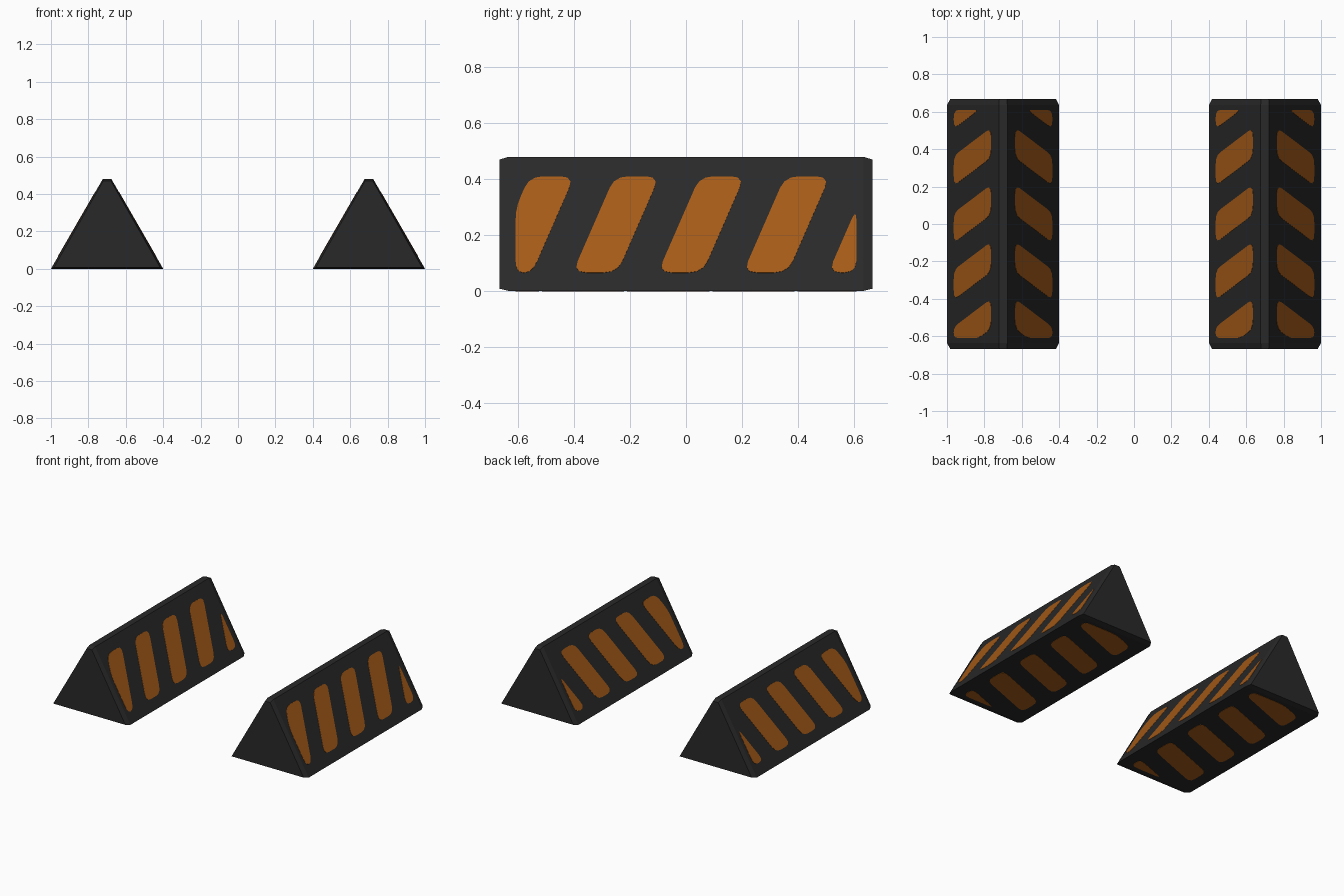
import bpy, bmesh
from mathutils import Vector

if "Cube" in bpy.data.objects:
    bpy.data.objects.remove(bpy.data.objects["Cube"])

def material(name, rgb):
    m = bpy.data.materials.new(name)
    m.diffuse_color = (*rgb, 1)
    m.use_nodes = True
    m.node_tree.nodes["Principled BSDF"].inputs["Base Color"].default_value = m.diffuse_color
    return m

BLACK = material("matte black", (0.022, 0.022, 0.022))
ORANGE = material("stripe orange", (0.38, 0.105, 0.009))

def make(name, verts, faces, mat):
    me = bpy.data.meshes.new(name)
    me.from_pydata(verts, [], faces)
    bm = bmesh.new()
    bm.from_mesh(me)
    bmesh.ops.recalc_face_normals(bm, faces=bm.faces)
    bm.to_mesh(me)
    bm.free()
    me.materials.append(mat)
    ob = bpy.data.objects.new(name, me)
    bpy.context.collection.objects.link(ob)
    return ob

# Prism body: blunt-topped triangle section, slightly tapered end caps
def body(name, cx):
    big = [(-.3, 0), (.3, 0), (.023, .48), (-.023, .48)]
    small = [(-.283, .008), (.283, .008), (.02, .47), (-.02, .47)]
    rings = [(-.668, small), (-.635, big), (.635, big), (.668, small)]
    verts = [(cx + x, y, z) for y, ring in rings for x, z in ring]
    faces = [(0, 1, 2, 3), (12, 13, 14, 15)]
    for r in range(3):
        for i in range(4):
            j = (i + 1) % 4
            faces.append((4*r + i, 4*r + j, 4*r + 4 + j, 4*r + 4 + i))
    return make(name, verts, faces, BLACK)

# Keep the part of a polygon on one side of a line y = limit
def clip(poly, limit, sign):
    out = []
    for a, b in zip(poly, poly[1:] + poly[:1]):
        da, db = sign * (limit - a.x), sign * (limit - b.x)
        if da >= 0:
            out.append(a)
        if da * db < 0:
            out.append(a.lerp(b, da / (da - db)))
    return out

# Soften polygon corners with short curves
def soften(poly, r=.05):
    out, n = [], len(poly)
    for i, p in enumerate(poly):
        a, b = poly[i - 1], poly[(i + 1) % n]
        pa = p + (a - p) * min(r / (a - p).length, .45)
        pb = p + (b - p) * min(r / (b - p).length, .45)
        for t in (0, .33, .67, 1):
            out.append(pa.lerp(p, t).lerp(p.lerp(pb, t), t))
    return out

# Slanted stripes in face coordinates (y along the face, s up the face)
def stripes(s0, s1):
    res = []
    for k in range(5):
        y0 = -.739 + .305 * k
        slope = .378
        poly = [Vector((y0 + slope * s0, s0)), Vector((y0 + .16 + slope * s0, s0)),
                Vector((y0 + .16 + slope * s1, s1)), Vector((y0 + slope * s1, s1))]
        res.append(soften(clip(clip(poly, .61, 1), -.61, -1)))
    return res

# Thin stripe plates laid on one face of a prism
def plates(name, polys, place):
    verts, faces = [], []
    for poly in polys:
        n, o = len(poly), len(verts)
        for h in (-.001, .0015):
            verts += [place(p.x, p.y, h) for p in poly]
        faces += [tuple(range(o, o + n)), tuple(range(o + n, o + 2 * n))]
        faces += [(o + i, o + (i + 1) % n, o + n + (i + 1) % n, o + n + i) for i in range(n)]
    make(name, verts, faces, ORANGE)

for label, cx in (("left", -.7), ("right", .7)):
    body(label + "_chock_body", cx)
    # sloping sides, mirrored
    for side, d in (("outer_minus", -1), ("outer_plus", 1)):
        plates(f"{label}_stripes_{side}", stripes(.075, .473),
               lambda y, s, h: (cx + d * (.3 - .5 * s + .866 * h), y, .866 * s + .5 * h))
    # underside
    plates(label + "_stripes_bottom", stripes(.085, .51),
           lambda y, s, h: (cx + .3 - s, -y, -h))
